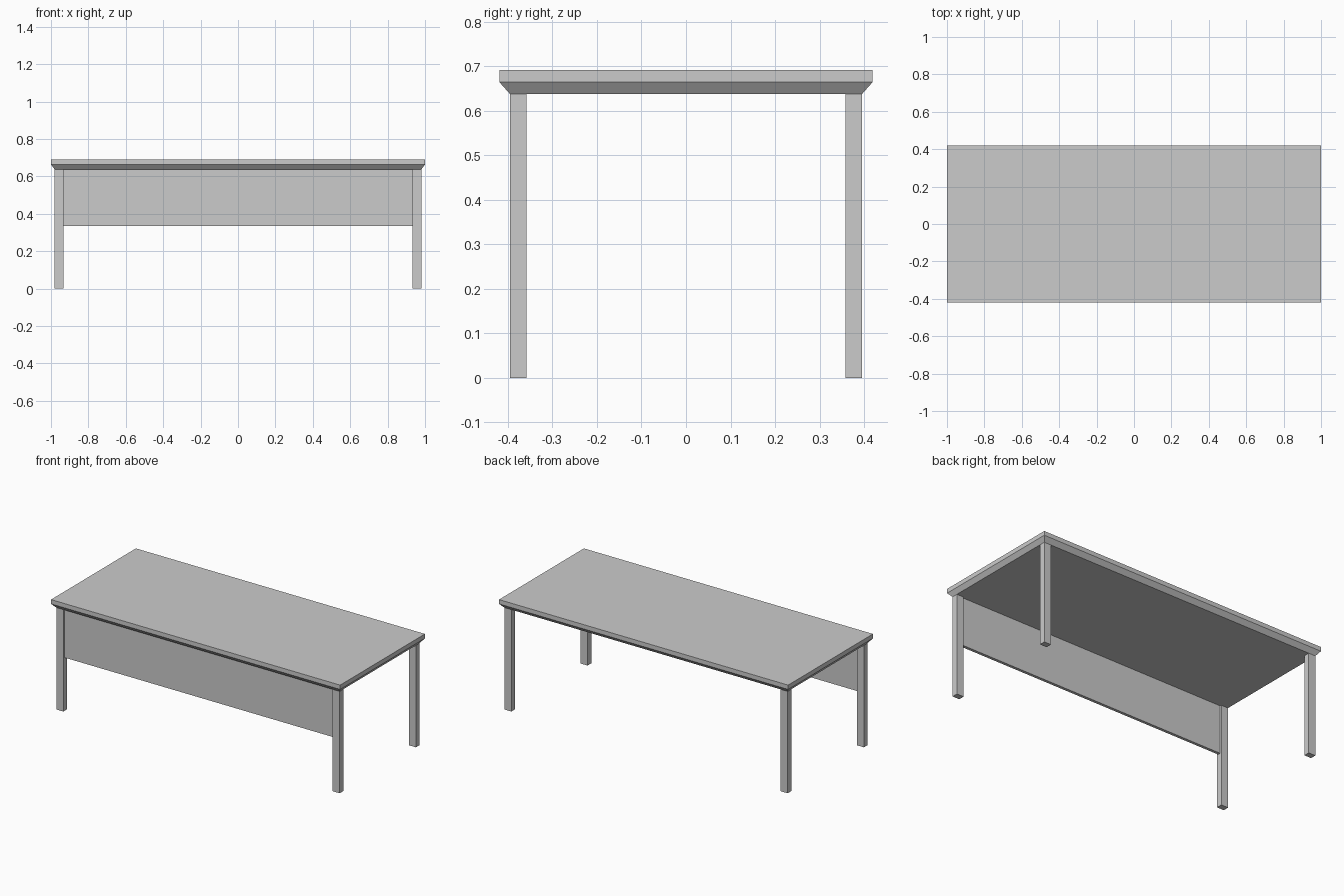
import bpy
import bmesh

default = bpy.data.objects.get("Cube")
if default:
    bpy.data.objects.remove(default, do_unlink=True)

# Single flat grey
grey = bpy.data.materials.new("plain grey")
grey.use_nodes = True
COLOUR = (0.6, 0.6, 0.6, 1)
grey.diffuse_color = COLOUR
grey.node_tree.nodes["Principled BSDF"].inputs["Base Color"].default_value = COLOUR

HALF_X, HALF_Y = 1.0, 0.419
TOP_Z, EDGE_Z, UNDER_Z = 0.691, 0.664, 0.637
INSET_X, INSET_Y = 0.02, 0.024
LEG_X, LEG_Y = 0.048, 0.037


def box(name, low, high, inset=(0, 0)):
    """Box between two corners; inset narrows its bottom face on each side."""
    bm = bmesh.new()
    bmesh.ops.create_cube(bm, size=1)
    for v in bm.verts:
        bottom = v.co.z < 0
        for axis in range(3):
            side = 1 if v.co[axis] > 0 else -1
            v.co[axis] = high[axis] if side > 0 else low[axis]
            if bottom and axis < 2:
                v.co[axis] -= side * inset[axis]
    mesh = bpy.data.meshes.new(name)
    bm.to_mesh(mesh)
    bm.free()
    mesh.materials.append(grey)
    obj = bpy.data.objects.new(name, mesh)
    bpy.context.collection.objects.link(obj)
    return obj


# Table top: straight-edged slab whose lower edge is chamfered all round
top = box("table_top", (-HALF_X, -HALF_Y, UNDER_Z), (HALF_X, HALF_Y, TOP_Z),
          (INSET_X, INSET_Y))
bm = bmesh.new()
bm.from_mesh(top.data)
uprights = [e for e in bm.edges if abs(e.verts[0].co.z - e.verts[1].co.z) > 0.01]
ring = bmesh.ops.subdivide_edges(bm, edges=uprights, cuts=1, use_grid_fill=True)
for v in (g for g in ring["geom_inner"] if isinstance(g, bmesh.types.BMVert)):
    v.co = (HALF_X if v.co.x > 0 else -HALF_X,
            HALF_Y if v.co.y > 0 else -HALF_Y, EDGE_Z)
bm.to_mesh(top.data)
bm.free()

# Four legs, flush with the corners of the underside
outer_x, outer_y = HALF_X - INSET_X, HALF_Y - INSET_Y
for side, sx in (("left", 1), ("right", -1)):
    for end, sy in (("front", -1), ("back", 1)):
        xs = sorted((sx * outer_x, sx * (outer_x - LEG_X)))
        ys = sorted((sy * outer_y, sy * (outer_y - LEG_Y)))
        box(f"{end}_{side}_leg", (xs[0], ys[0], 0), (xs[1], ys[1], UNDER_Z))

# Modesty panel between the front legs
panel_x = outer_x - LEG_X
panel_y = -outer_y + LEG_Y / 2
box("modesty_panel", (-panel_x, panel_y - 0.009, 0.334),
    (panel_x, panel_y + 0.009, UNDER_Z))
